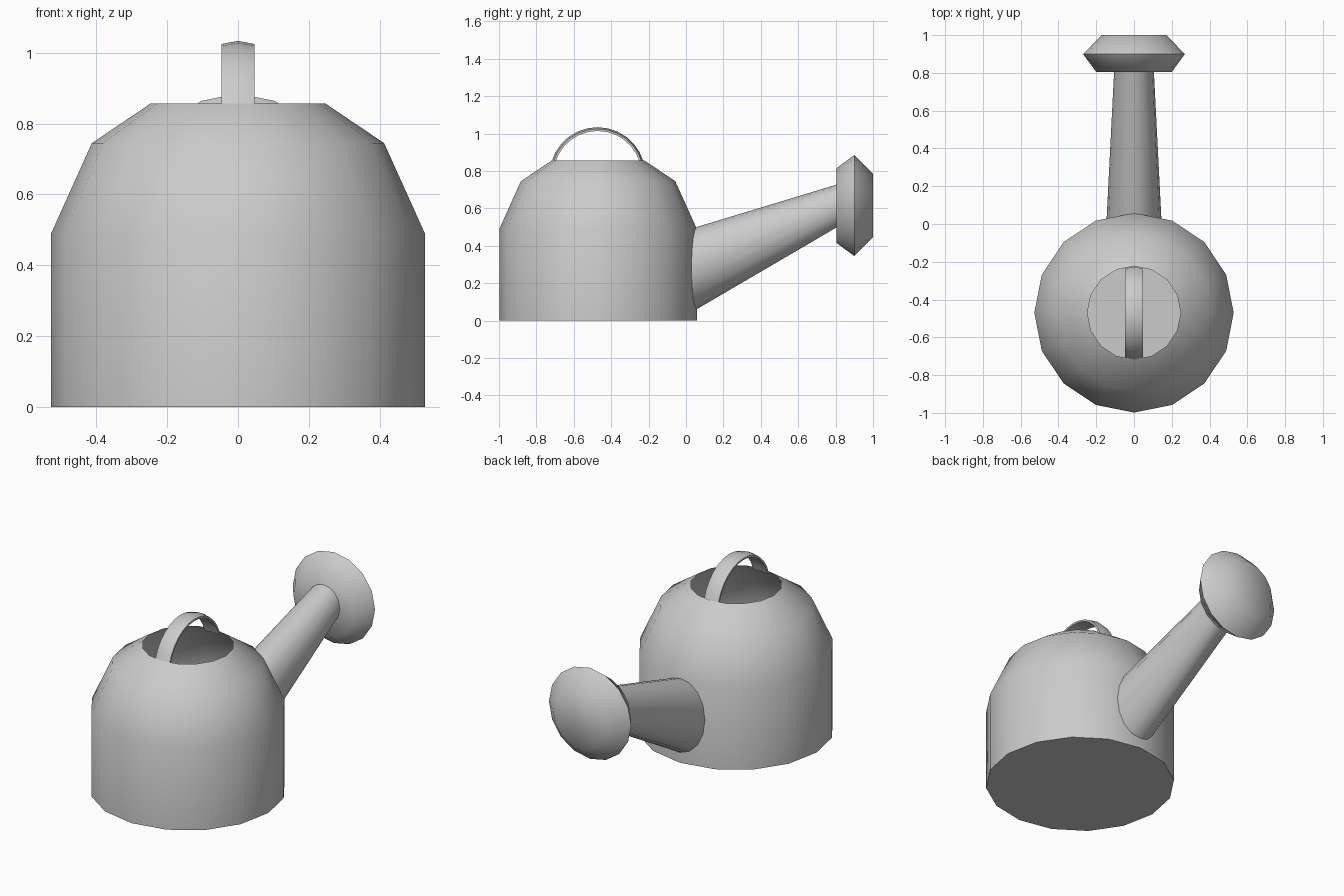
import bpy, bmesh
from math import sin, cos, pi, radians, sqrt

if "Cube" in bpy.data.objects:
    bpy.data.objects.remove(bpy.data.objects["Cube"])


def loft(name, rings, closed=True, cap_start=False, cap_end=False, angle=60):
    """Skin a list of vertex rings and shade the result smooth."""
    bm = bmesh.new()
    vs = [[bm.verts.new(p) for p in r] for r in rings]
    n = len(rings[0])
    for a, b in zip(vs, vs[1:]):
        for i in range(n if closed else n - 1):
            j = (i + 1) % n
            bm.faces.new((a[i], a[j], b[j], b[i]))
    if cap_start:
        bm.faces.new(vs[0][::-1])
    if cap_end:
        bm.faces.new(vs[-1])
    bmesh.ops.recalc_face_normals(bm, faces=bm.faces)
    me = bpy.data.meshes.new(name)
    bm.to_mesh(me)
    bm.free()
    ob = bpy.data.objects.new(name, me)
    bpy.context.collection.objects.link(ob)
    bpy.context.view_layer.objects.active = ob
    ob.select_set(True)
    bpy.ops.object.shade_smooth_by_angle(angle=radians(angle))
    ob.select_set(False)
    return ob


def ellipse(n, rx, rz, y, cz):
    return [(rx * cos(2 * pi * i / n), y, cz + rz * sin(2 * pi * i / n)) for i in range(n)]


SIDES = 16
CY, R = -0.47, 0.528

# Body: open-topped shell with a flat bottom
profile = [(R, 0), (R, 0.49), (0.413, 0.745), (0.247, 0.857)]
loft("body", [[(r * cos(2 * pi * i / SIDES), CY + r * sin(2 * pi * i / SIDES), z)
               for i in range(SIDES)] for r, z in profile], cap_start=True)

# Handle: thin, slightly crowned strap bent over the opening
cz, ro, half = 0.778, 0.256, 0.047
rings = []
steps = 12
for k in range(steps + 1):
    a = radians(16 + (180 - 32) * k / steps)
    section = [(-half, ro - 0.009), (0, ro), (half, ro - 0.009),
               (half, ro - 0.02), (0, ro - 0.014), (-half, ro - 0.02)]
    rings.append([(x, CY - 0.003 + r * cos(a), cz + r * sin(a)) for x, r in section])
loft("handle", rings, cap_start=True, cap_end=True)

# Spout: tapered tube whose base follows the faceted body wall
base = []
for x, y, z in ellipse(SIDES, 0.145, 0.22, 0, 0.28):
    wall = CY + R - abs(x) * (1 - cos(pi / 8)) / sin(pi / 8)
    base.append((x, wall - 0.002, z))
loft("spout", [base, ellipse(SIDES, 0.105, 0.113, 0.815, 0.617)])

# Rose: double-bevelled sprinkler head
rose = [(0.805, 0.2), (0.9, 0.27), (1.0, 0.17)]
loft("rose", [ellipse(SIDES, r, r, y, 0.615) for y, r in rose],
     cap_start=True, cap_end=True, angle=80)
